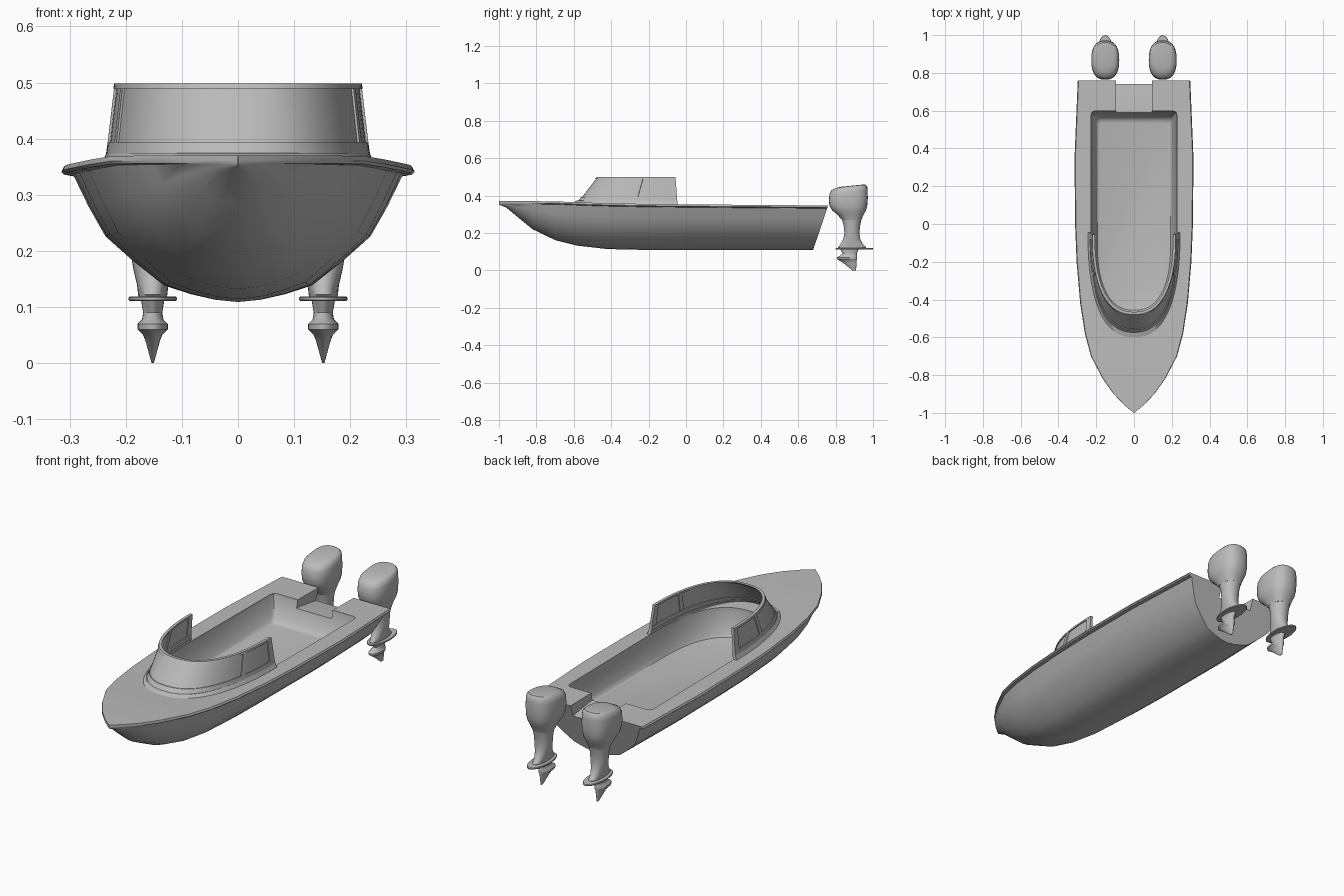
import bpy, bmesh, math

if "Cube" in bpy.data.objects:
    bpy.data.objects.remove(bpy.data.objects["Cube"])

grey = bpy.data.materials.new("plain grey")
grey.diffuse_color = (0.5, 0.5, 0.5, 1)
grey.use_nodes = True
grey.node_tree.nodes["Principled BSDF"].inputs["Base Color"].default_value = grey.diffuse_color


def finish(name, bm, angle=35):
    bmesh.ops.recalc_face_normals(bm, faces=bm.faces)
    me = bpy.data.meshes.new(name)
    bm.to_mesh(me)
    bm.free()
    me.materials.append(grey)
    ob = bpy.data.objects.new(name, me)
    bpy.context.collection.objects.link(ob)
    smooth(ob, angle)
    return ob


def smooth(ob, angle):
    bpy.ops.object.select_all(action='DESELECT')
    bpy.context.view_layer.objects.active = ob
    ob.select_set(True)
    bpy.ops.object.shade_smooth_by_angle(angle=math.radians(angle))


def loft(name, rings, angle=35):
    """Skin closed rings of equal length and cap both ends."""
    bm = bmesh.new()
    vs = [[bm.verts.new(p) for p in r] for r in rings]
    n = len(rings[0])
    for a, b in zip(vs, vs[1:]):
        for i in range(n):
            j = (i + 1) % n
            bm.faces.new((a[i], a[j], b[j], b[i]))
    bm.faces.new(vs[0])
    bm.faces.new(vs[-1])
    return finish(name, bm, angle)


def cut(ob, cutter):
    mod = ob.modifiers.new("cut", 'BOOLEAN')
    mod.operation = 'DIFFERENCE'
    mod.solver = 'EXACT'
    mod.object = cutter
    bpy.context.view_layer.objects.active = ob
    bpy.ops.object.modifier_apply(modifier=mod.name)
    bpy.data.objects.remove(cutter, do_unlink=True)


# Hull: stations of y, half beam, keel height, deck height
stations = [(-1, .001, .352, .37), (-.96, .05, .335, .37), (-.9, .108, .285, .37),
            (-.82, .165, .22, .37), (-.7, .228, .162, .369), (-.58, .26, .132, .364),
            (-.42, .285, .114, .359), (-.2, .304, .109, .355), (0, .312, .109, .353),
            (.35, .315, .109, .350), (.76, .298, .109, .347)]
section = [(.13, .018), (.27, .063), (.42, .132), (.59, .32), (.75, .52), (.845, .755), (.93, 1)]
rings = []
for y, b, k, s in stations:
    e = s - .016
    half = [(b * fx, k + (e - k) * fz) for fx, fz in section]
    half += [(b * .985, s - .014), (b, s - .009), (b * .985, s)]
    pts = [(0, k)] + half + [(-x, z) for x, z in reversed(half)]
    # raked transom on the last station
    rings.append([(x, .68 + .08 * (z - .11) / .237 if y > .7 else y, z) for x, z in pts])
hull = loft("hull", rings)


def bow_curve(a, w, l, yb):
    p = 2 / 2.4
    c, s = math.cos(a), math.sin(a)
    return (math.copysign(abs(c) ** p, c) * w, yb - l * abs(s) ** p)


# Cockpit well with sloping walls
rings = []
for z, d in [(.225, .045), (.229, .034), (.245, .024), (.29, .012), (.34, .001), (.42, 0)]:
    ring = [bow_curve(math.pi * i / 32, .228 - d, .39 - d, -.1) for i in range(33)]
    yr = .6 - 1.4 * d
    ring += [(-.228 + d, yr - .02), (-.222 + d, yr - .006), (-.208 + d, yr),
             (.208 - d, yr), (.222 - d, yr - .006), (.228 - d, yr - .02)]
    rings.append([(x, y, z) for x, y in ring])
cut(hull, loft("cockpit_cutter", rings))

# Stern notch between the motors, its floor falling aft
rings = [[(x, .55, .312), (x, .62, .308), (x, .70, .297), (x, .9, .265), (x, .9, .45), (x, .55, .45)]
         for x in (-.095, .095)]
cut(hull, loft("notch_cutter", rings))
smooth(hull, 45)


# Windscreen bands: t runs from deck (0) to top (1), a runs round the bow
def band(name, t0, t1, a0=0, a1=math.pi, out0=0, out1=0, thick=.008, flare=1):
    n = max(4, int(56 * (a1 - a0) / math.pi))

    def pt(a, t, o):
        w = .232 - .016 * t + o
        l = .533 - .115 * t + o * (flare if o > 0 else 1)
        x, y = bow_curve(a, w, l, -.046 - .010 * t)
        return (x, y, .362 + .136 * t)
    rings = []
    for i in range(n + 1):
        a = a0 + (a1 - a0) * i / n
        rings.append([pt(a, t0, out0), pt(a, t1, out1),
                      pt(a, t1, out1 - thick), pt(a, t0, out0 - thick)])
    return loft(name, rings)


band("windscreen_glass", .1, .97, thick=.005)
band("windscreen_coaming", -.08, .09, out0=.012, out1=.004, thick=.018, flare=3)
band("windscreen_sill", -.05, .23, out0=.005, out1=.004, thick=.015)
band("windscreen_top_rail", .93, 1, out0=.005, out1=.005, thick=.014)
for side in (0, 1):
    for part, a, da in (("rear", .0, .04), ("middle", .35, .055)):
        lo, hi = (a, a + da) if side == 0 else (math.pi - a - da, math.pi - a)
        band(f"windscreen_{part}_pillar_{side + 1}", .1, .97, lo, hi,
             out0=.004, out1=.004, thick=.013)


# Outboard motors: rings of z, centre y, y radius, x radius, tilt
def stack(name, cx, table, power=2.5, angle=40):
    rings = []
    for z, yc, ry, rx, tilt in table:
        ring = []
        for i in range(28):
            a = math.tau * i / 28
            c, s = math.cos(a), math.sin(a)
            y = math.copysign(abs(s) ** (2 / power), s) * ry
            x = math.copysign(abs(c) ** (2 / power), c) * rx
            ring.append((cx + x, yc + y, z + tilt * y))
        rings.append(ring)
    return loft(name, rings, angle)


cowl = [(.453, .888, .058, .042, .10), (.449, .881, .080, .058, .11), (.438, .873, .096, .068, .11),
        (.418, .869, .102, .073, .09), (.38, .868, .104, .074, .05), (.345, .868, .101, .072, 0),
        (.320, .872, .090, .066, 0), (.300, .879, .072, .056, 0), (.27, .886, .051, .046, 0)]
leg = [(.275, .886, .053, .047, 0), (.24, .887, .044, .042, 0), (.20, .887, .040, .040, 0),
       (.165, .886, .046, .034, 0), (.14, .886, .060, .028, 0), (.122, .888, .076, .026, 0),
       (.113, .885, .062, .024, 0)]
plate = [(.119, .90, .098, .041, 0), (.117, .90, .1, .043, 0),
         (.113, .90, .1, .043, 0), (.111, .90, .098, .041, 0)]
gearcase = [(.113, .875, .05, .021, 0), (.09, .875, .038, .017, 0), (.078, .868, .046, .019, 0),
            (.07, .861, .054, .027, 0), (.06, .861, .053, .027, 0), (.05, .868, .044, .017, 0),
            (.04, .876, .036, .013, 0), (0, .899, .010, .002, 0)]
for side, cx in (("left", -.152), ("right", .152)):
    stack(f"{side}_motor_cowl", cx, cowl, 2.5)
    stack(f"{side}_motor_leg", cx, leg, 2.1)
    stack(f"{side}_motor_plate", cx, plate, 2)
    stack(f"{side}_motor_gearcase", cx, gearcase, 2)
